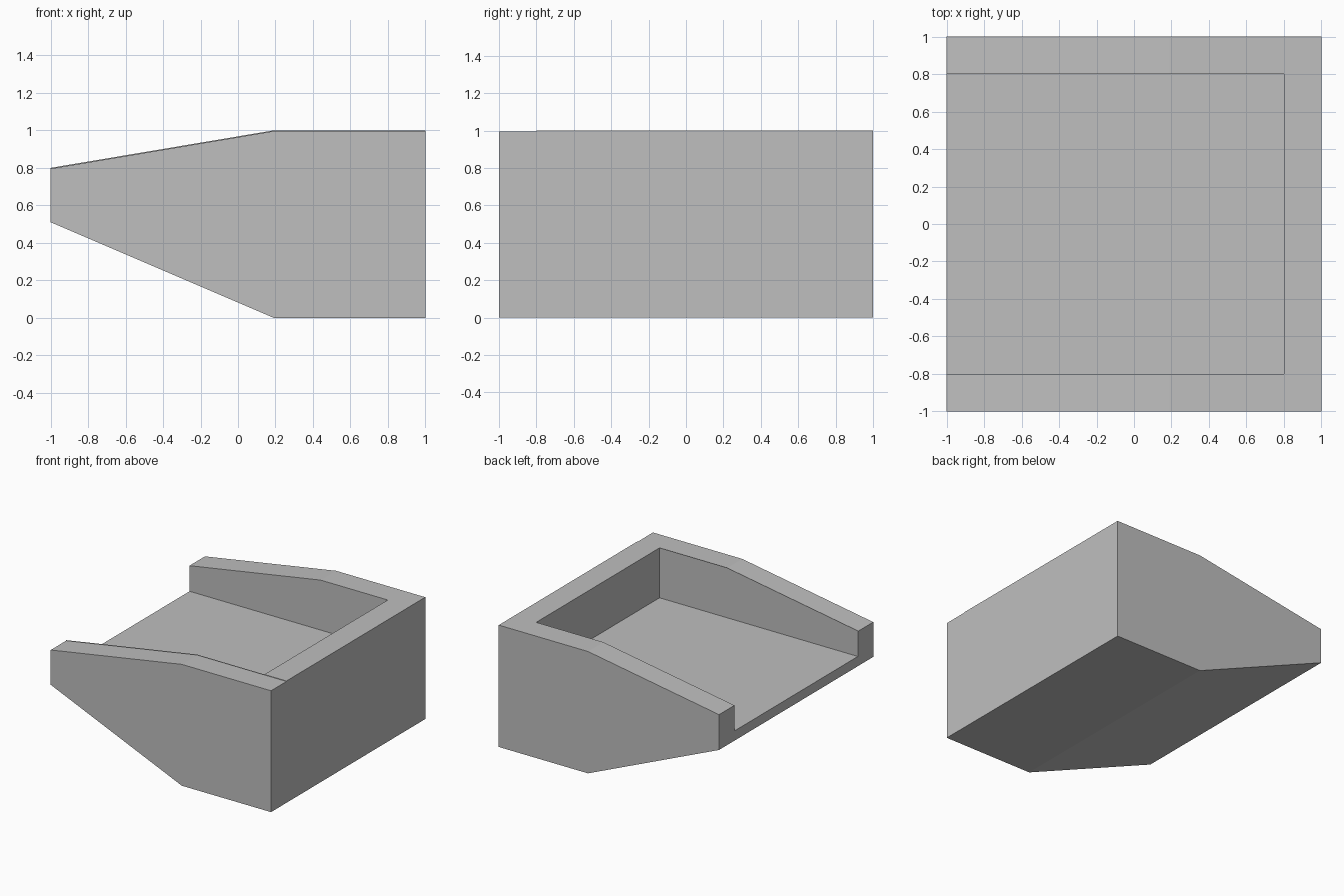
import bpy
import bmesh

cube = bpy.data.objects.get("Cube")
if cube:
    bpy.data.objects.remove(cube, do_unlink=True)

grey = bpy.data.materials.new("plain_grey")
grey.use_nodes = True
colour = (0.52, 0.52, 0.52, 1)
grey.diffuse_color = colour
grey.node_tree.nodes["Principled BSDF"].inputs["Base Color"].default_value = colour


def prism(name, profile, y0, y1):
    """Extrude an (x, z) profile along y."""
    bm = bmesh.new()
    face = bm.faces.new([bm.verts.new((x, y0, z)) for x, z in profile])
    ext = bmesh.ops.extrude_face_region(bm, geom=[face])
    verts = [v for v in ext["geom"] if isinstance(v, bmesh.types.BMVert)]
    bmesh.ops.translate(bm, verts=verts, vec=(0, y1 - y0, 0))
    bmesh.ops.recalc_face_normals(bm, faces=bm.faces)
    mesh = bpy.data.meshes.new(name)
    bm.to_mesh(mesh)
    bm.free()
    mesh.materials.append(grey)
    obj = bpy.data.objects.new(name, mesh)
    bpy.context.collection.objects.link(obj)
    return obj


def cut(obj, cutter):
    """Subtract the cutter, then discard it."""
    cutter.hide_render = True
    mod = obj.modifiers.new("cut", "BOOLEAN")
    mod.operation = "DIFFERENCE"
    mod.solver = "EXACT"
    mod.object = cutter
    bpy.context.view_layer.objects.active = obj
    bpy.ops.object.modifier_apply(modifier=mod.name)
    bpy.data.objects.remove(cutter, do_unlink=True)


# Tapered block
BEND = 0.19
FLOOR = 0.59
WALL = 0.8
top = [(-1, 0.8), (BEND, 1), (1, 1)]
body = prism("tapered_tray", [(1, 0), (BEND, 0), (-1, 0.51)] + top, -1, 1)

# Recess open at the narrow end
cut(body, prism("recess_cutter",
                [(-1.5, FLOOR), (WALL, FLOOR), (WALL, 1.5), (-1.5, 1.5)],
                -WALL, WALL))

# Front arm sits a hair lower than the rest of the rim
DROP = 0.004
rim = [(-1.2, 0.766 - DROP), (BEND, 1 - DROP), (1.2, 1 - DROP)]
cut(body, prism("front_rim_cutter", rim + [(1.2, 1.5), (-1.2, 1.5)], -1.2, -WALL))
